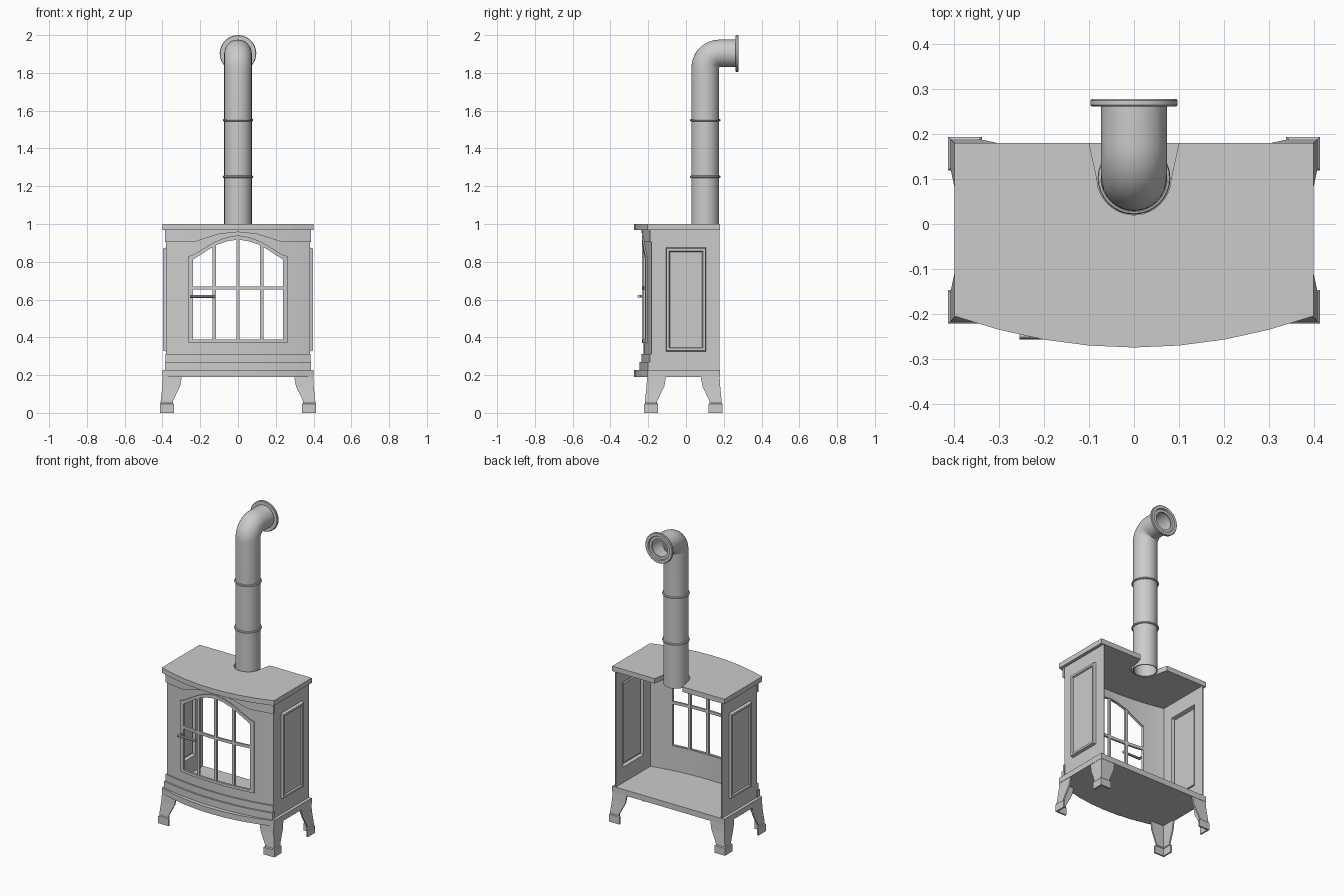
import bpy, bmesh, math

if "Cube" in bpy.data.objects:
    bpy.data.objects.remove(bpy.data.objects["Cube"])


def make(name, verts, faces, smooth=False):
    me = bpy.data.meshes.new(name)
    me.from_pydata(verts, [], faces)
    bm = bmesh.new()
    bm.from_mesh(me)
    bmesh.ops.recalc_face_normals(bm, faces=bm.faces)
    bm.to_mesh(me)
    bm.free()
    ob = bpy.data.objects.new(name, me)
    bpy.context.collection.objects.link(ob)
    if smooth:
        bpy.ops.object.select_all(action='DESELECT')
        ob.select_set(True)
        bpy.context.view_layer.objects.active = ob
        bpy.ops.object.shade_smooth_by_angle(angle=math.radians(35))
    return ob


def loft(name, rings, closed=False, caps=True, smooth=False):
    n, m = len(rings[0]), len(rings)
    verts = [v for r in rings for v in r]
    faces = []
    for i in range(m if closed else m - 1):
        a, b = i * n, (i + 1) % m * n
        for j in range(n):
            k = (j + 1) % n
            faces.append((a + j, a + k, b + k, b + j))
    if caps and not closed:
        faces += [tuple(range(n)), tuple(range((m - 1) * n, m * n))]
    return make(name, verts, faces, smooth)


def ring(y, z, a, r, n=32):
    """Circle in the flue plane; a = 0 points up, a = 90 degrees points back."""
    return [(r * math.cos(t), y + r * math.sin(t) * math.cos(a), z - r * math.sin(t) * math.sin(a))
            for t in (2 * math.pi * i / n for i in range(n))]


def interp(pts, x):
    x = abs(x)
    for (x0, z0), (x1, z1) in zip(pts, pts[1:]):
        if x <= x1:
            return z0 + (z1 - z0) * (x - x0) / (x1 - x0)
    return pts[-1][1]


def front(x):
    return -0.226 + 0.044 * (x / 0.38) ** 2


def strip(name, x0, x1, lo, hi, off, depth, n=12):
    """Curved slab following the bowed front; lo and hi are heights or profiles."""
    height = lambda p, x: interp(p, x) if isinstance(p, list) else p
    rings = []
    for i in range(n + 1):
        x = x0 + (x1 - x0) * i / n
        y, a, b = front(x) - off, height(lo, x), height(hi, x)
        rings.append([(x, y, a), (x, y, b), (x, y + depth, b), (x, y + depth, a)])
    return loft(name, rings)


# Top and bottom plates with bowed front edge
bow = [(i / 10, -0.275 + 0.07 * (i / 4) ** 2) for i in range(-4, 5)]
notch = [(0.1, 0.18)] + [(0.083 * math.cos(t), 0.103 - 0.083 * math.sin(t))
                         for t in (math.pi * i / 12 for i in range(13))] + [(-0.1, 0.18)]
back = [(0.4, 0.18)]
for name, outline, z0, z1 in (
        ("top_plate", bow + back + notch + [(-0.4, 0.18)], 0.968, 1.0),
        ("bottom_plate", bow + back + [(-0.4, 0.18)], 0.19, 0.226)):
    loft(name, [[(x, y, z) for x, y in outline] for z in (z0, z1)])

# Side walls with pressed-out panel moulding
for s, side in ((-1, "left"), (1, "right")):
    rects = [(0.38, -0.182, 0.178, 0.226, 0.968), (0.38, -0.106, 0.106, 0.325, 0.875),
             (0.398, -0.103, 0.103, 0.33, 0.87), (0.398, -0.09, 0.09, 0.343, 0.857),
             (0.389, -0.086, 0.086, 0.347, 0.853)]
    rings = [[(s * x, a, c), (s * x, b, c), (s * x, b, d), (s * x, a, d)] for x, a, b, c, d in rects]
    wall = loft(side + "_wall", rings, caps=False)
    bm = bmesh.new()
    bm.from_mesh(wall.data)
    bm.verts.ensure_lookup_table()
    bm.faces.new(bm.verts[-4:])
    bmesh.ops.recalc_face_normals(bm, faces=bm.faces)
    if bm.faces[0].normal.x * s < 0:
        bmesh.ops.reverse_faces(bm, faces=bm.faces)
    bm.to_mesh(wall.data)
    bm.free()
    mod = wall.modifiers.new("thickness", 'SOLIDIFY')
    mod.thickness = 0.005

# Bowed front: panel around the arched opening, lintel and base mouldings
arch_in = [(0, 0.918), (0.06, 0.908), (0.125, 0.885), (0.24, 0.81)]
arch_out = [(0, 0.94), (0.06, 0.93), (0.125, 0.905), (0.235, 0.838), (0.265, 0.828)]
lintel = [(0, 0.957), (0.1, 0.947), (0.17, 0.925), (0.23, 0.905), (0.38, 0.905)]
strip("front_panel_left", -0.38, -0.24, 0.226, 0.968, 0, 0.01, 4)
strip("front_panel_right", 0.24, 0.38, 0.226, 0.968, 0, 0.01, 4)
strip("front_panel_bottom", -0.24, 0.24, 0.226, 0.385, 0, 0.01)
strip("front_panel_top", -0.24, 0.24, arch_in, 0.968, 0, 0.01, 16)
strip("lintel", -0.386, 0.386, lintel, 0.968, 0.009, 0.012, 24)
strip("lower_base_moulding", -0.386, 0.386, 0.226, 0.27, 0.021, 0.025)
strip("upper_base_moulding", -0.383, 0.383, 0.27, 0.312, 0.01, 0.014)

# Door frame and glazing bars
strip("door_frame_left", -0.262, -0.238, 0.37, arch_out, 0.008, 0.014, 2)
strip("door_frame_right", 0.238, 0.262, 0.37, arch_out, 0.008, 0.014, 2)
strip("door_frame_bottom", -0.238, 0.238, 0.37, 0.388, 0.008, 0.014)
strip("door_frame_arch", -0.238, 0.238, arch_in, arch_out, 0.008, 0.014, 16)
strip("crossbar", -0.24, 0.24, 0.652, 0.67, 0.005, 0.012)
for i, x in enumerate((-0.125, 0, 0.125)):
    strip("upright_bar_%d" % (i + 1), x - 0.009, x + 0.009, 0.38, arch_in, 0.006, 0.014, 2)

# Door handle with its mount
loft("door_handle", [[(x, -0.249 + 0.008 * math.cos(t), 0.617 + 0.008 * math.sin(t))
                      for t in (math.pi * i / 5 for i in range(10))] for x in (-0.255, -0.125)], smooth=True)
loft("handle_mount", [[(-0.248 + 0.007 * math.cos(t), y, 0.617 + 0.007 * math.sin(t))
                       for t in (math.pi * i / 5 for i in range(10))] for y in (-0.2, -0.249)], smooth=True)

# Angle-section legs: height, outward flare, arm length
leg = [(0.19, 0.0, 0.1), (0.14, 0.003, 0.094), (0.062, 0.011, 0.064), (0.052, 0.011, 0.064),
       (0.047, 0.016, 0.075), (0.0, 0.016, 0.075)]
for sx, side in ((-1, "left"), (1, "right")):
    for sy, y0, end in ((-1, -0.206, "front"), (1, 0.178, "back")):
        rings = []
        for z, o, arm in leg:
            cx, cy, t = 0.398 + o, y0 + sy * o, 0.01
            sec = [(0, 0), (arm, 0), (arm, t), (t, t), (t, arm), (0, arm)]
            rings.append([(sx * (cx - u), cy - sy * v, z) for u, v in sec])
        loft("%s_%s_leg" % (end, side), rings)

# Flue pipe with elbow, hollow
path = [(0.102, 0.965, 0), (0.102, 1.25, 0), (0.102, 1.55, 0)]
for i in range(13):
    a = math.pi / 2 * i / 12
    path.append((0.178 - 0.076 * math.cos(a), 1.827 + 0.076 * math.sin(a), a))
path.append((0.268, 1.903, math.pi / 2))
loft("flue_pipe", [ring(y, z, a, 0.073) for y, z, a in path] +
     [ring(y, z, a, 0.067) for y, z, a in reversed(path)], closed=True, smooth=True)

# Pipe joint bands and wall flange
for name, z in (("lower_pipe_band", 1.25), ("upper_pipe_band", 1.55)):
    loft(name, [ring(0.102, z + 0.007 * math.sin(t), 0, 0.074 + 0.007 * math.cos(t))
                for t in (math.pi * i / 4 for i in range(8))], closed=True, smooth=True)
flange = [(0.262, 0.07), (0.262, 0.094), (0.265, 0.097), (0.275, 0.097), (0.278, 0.094),
          (0.278, 0.076), (0.27, 0.073), (0.27, 0.056), (0.262, 0.056)]
loft("wall_flange", [ring(y, 1.903, math.pi / 2, r) for y, r in flange], closed=True, smooth=True)
